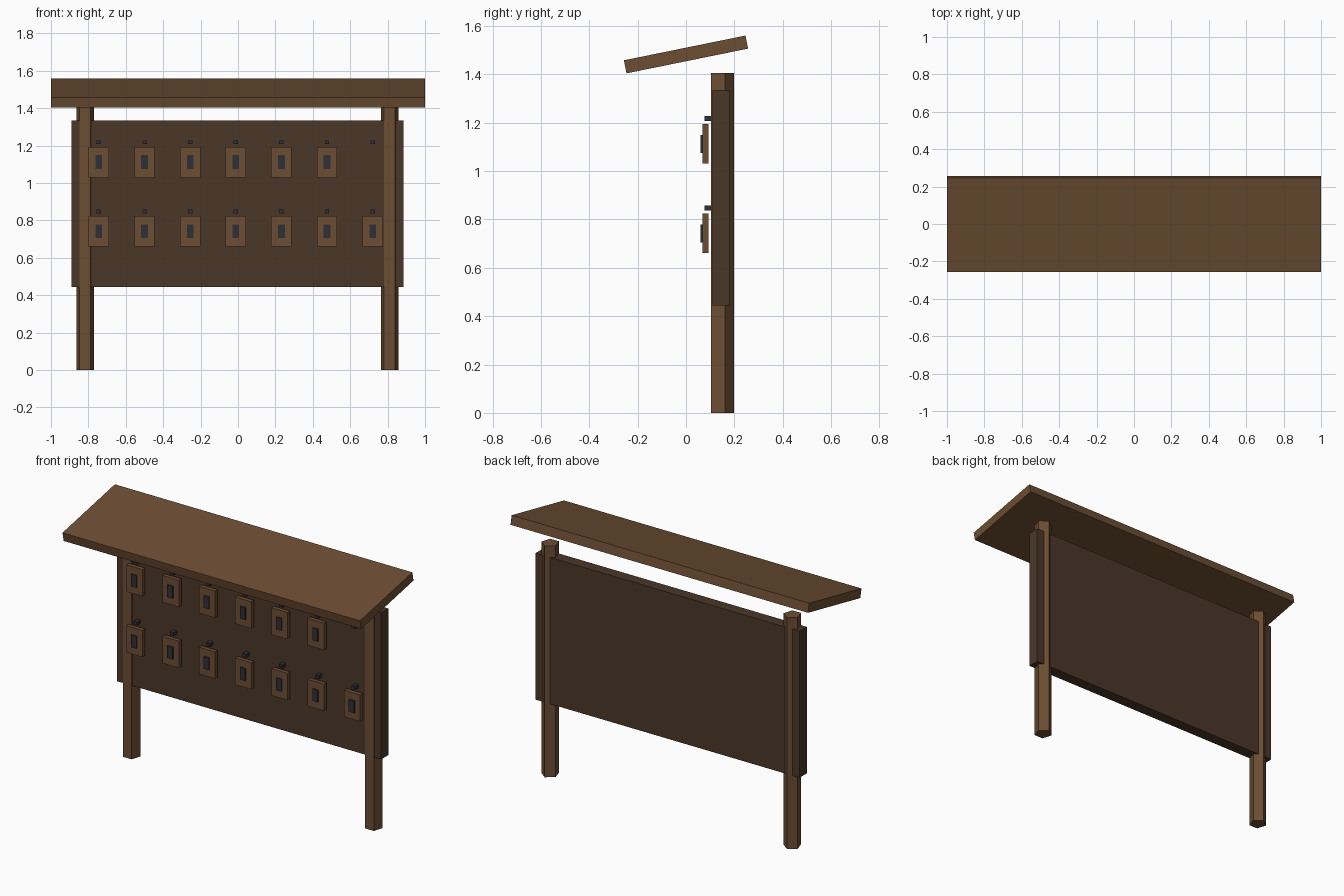
import bpy
from math import radians

if "Cube" in bpy.data.objects:
    bpy.data.objects.remove(bpy.data.objects["Cube"])


def material(name, rgb):
    m = bpy.data.materials.new(name)
    m.diffuse_color = (*rgb, 1)
    m.use_nodes = True
    m.node_tree.nodes["Principled BSDF"].inputs["Base Color"].default_value = m.diffuse_color
    return m


wood = material("wood", (0.15, 0.075, 0.033))
dark_wood = material("dark_wood", (0.07, 0.038, 0.022))
metal = material("dark_metal", (0.028, 0.028, 0.038))


def finish(name, mat):
    ob = bpy.context.object
    ob.name = name
    ob.data.materials.append(mat)
    bpy.ops.object.transform_apply(location=False, rotation=True, scale=True)
    return ob


def box(name, centre, size, mat, tilt=0):
    bpy.ops.mesh.primitive_cube_add(size=1, location=centre, rotation=(tilt, 0, 0))
    bpy.context.object.scale = size
    return finish(name, mat)


# Tilted roof slab
box("roof", (0, 0, 1.482), (2, 0.513, 0.055), wood, radians(11.5))

# Back board between the posts
box("board", (-0.002, 0.145, 0.89), (1.775, 0.07, 0.89), dark_wood)

# Five-sided posts with a flat face to the front
for side, x in (("left", -0.817), ("right", 0.811)):
    bpy.ops.mesh.primitive_cylinder_add(vertices=5, radius=0.052, depth=1.406,
                                        location=(x, 0.146, 0.703))
    bpy.context.object.scale.x = 0.96
    finish(side + "_post", wood)

# Two rows of hooks with hanging tags; the last upper hook is empty
for row, z in (("upper", 1.112), ("lower", 0.742)):
    for i in range(7):
        x = -0.744 + 0.244 * i
        box(f"{row}_hook_{i}", (x, 0.0935, z + 0.106), (0.023, 0.033, 0.021), metal)
        if row == "upper" and i == 6:
            continue
        box(f"{row}_tag_{i}", (x, 0.08, z), (0.109, 0.025, 0.163), wood)
        box(f"{row}_tag_plate_{i}", (x, 0.066, z), (0.036, 0.012, 0.074), metal)
